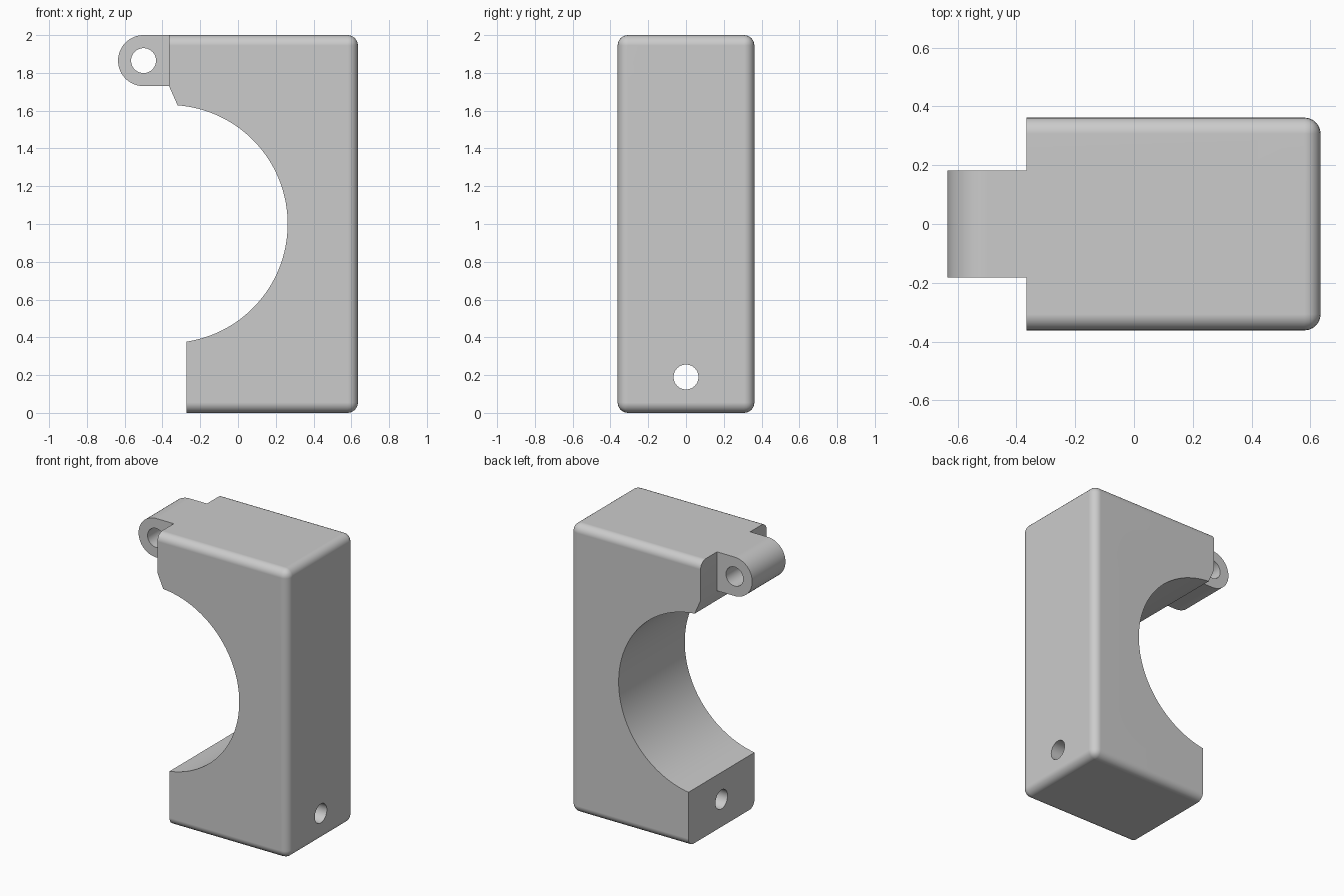
import bpy
import bmesh
from math import sin, cos, pi, asin, acos

if "Cube" in bpy.data.objects:
    bpy.data.objects.remove(bpy.data.objects["Cube"])


def prism(name, outline, depth, axis="y", hide=False):
    """Extrude a 2D outline symmetrically along y, or along x for (y, z) outlines."""
    bm = bmesh.new()
    place = (lambda a, b, d: (a, d, b)) if axis == "y" else (lambda a, b, d: (d, a, b))
    face = bm.faces.new([bm.verts.new(place(a, b, -depth)) for a, b in outline])
    new = bmesh.ops.extrude_face_region(bm, geom=[face])["geom"]
    shift = (0, 2 * depth, 0) if axis == "y" else (2 * depth, 0, 0)
    bmesh.ops.translate(bm, vec=shift, verts=[v for v in new if isinstance(v, bmesh.types.BMVert)])
    bmesh.ops.recalc_face_normals(bm, faces=bm.faces)
    mesh = bpy.data.meshes.new(name)
    bm.to_mesh(mesh)
    bm.free()
    obj = bpy.data.objects.new(name, mesh)
    bpy.context.collection.objects.link(obj)
    obj.hide_render = hide
    return obj


def arc(cx, cz, r, start, end, steps):
    return [(cx + r * cos(start + (end - start) * i / steps),
             cz + r * sin(start + (end - start) * i / steps)) for i in range(steps + 1)]


def circle(cx, cz, r, steps=48):
    return arc(cx, cz, r, 0, 2 * pi, steps)[:-1]


def apply(obj, mod):
    bpy.context.view_layer.objects.active = obj
    bpy.ops.object.modifier_apply(modifier=mod.name)


def boolean(obj, tool, operation):
    mod = obj.modifiers.new(operation.lower(), "BOOLEAN")
    mod.operation, mod.solver, mod.object = operation, "EXACT", tool
    apply(obj, mod)
    bpy.data.objects.remove(tool)


# Rounded block, longer than needed on its open side
X0, X1, HALF_Y = -1.0, 0.635, 0.362
body = prism("clamp_body", [(X0, 0), (X1, 0), (X1, 2), (X0, 2)], HALF_Y)
bevel = body.modifiers.new("rounding", "BEVEL")
bevel.width, bevel.segments = 0.055, 6
apply(body, bevel)

# Side profile: square foot, round pipe seat and angled upper lip
CX, R, FOOT, LIP, TOP = -0.367, 0.63, -0.272, -0.32, -0.365
seat = arc(CX, 1, R, acos((LIP - CX) / R), -acos((FOOT - CX) / R), 64)
profile = prism("profile_cutter", [(FOOT, -0.2), (1, -0.2), (1, 2.2), (TOP, 2.2),
                                   (TOP, 1.73)] + seat, 0.6, hide=True)
boolean(body, profile, "INTERSECT")

# Bolt hole through the foot
boolean(body, prism("bolt_cutter", circle(0, 0.19, 0.066), 1.2, "x", True), "DIFFERENCE")

# Hinge lug with rounded end and pin hole
LUG_R = 0.135
lug = prism("hinge_lug", [(TOP + 0.06, 2 - 2 * LUG_R), (TOP + 0.06, 2)]
            + arc(-0.5, 2 - LUG_R, LUG_R, pi / 2, 3 * pi / 2, 32), 0.182)
boolean(lug, prism("pin_cutter", circle(-0.5, 2 - LUG_R, 0.066), 0.5, hide=True), "DIFFERENCE")
boolean(body, lug, "UNION")

# Smooth rounded areas while keeping flat faces crisp
bpy.ops.object.select_all(action="DESELECT")
body.select_set(True)
bpy.context.view_layer.objects.active = body
bpy.ops.object.shade_smooth_by_angle(angle=0.5)
weighted = body.modifiers.new("flat_shading", "WEIGHTED_NORMAL")
weighted.keep_sharp = True
